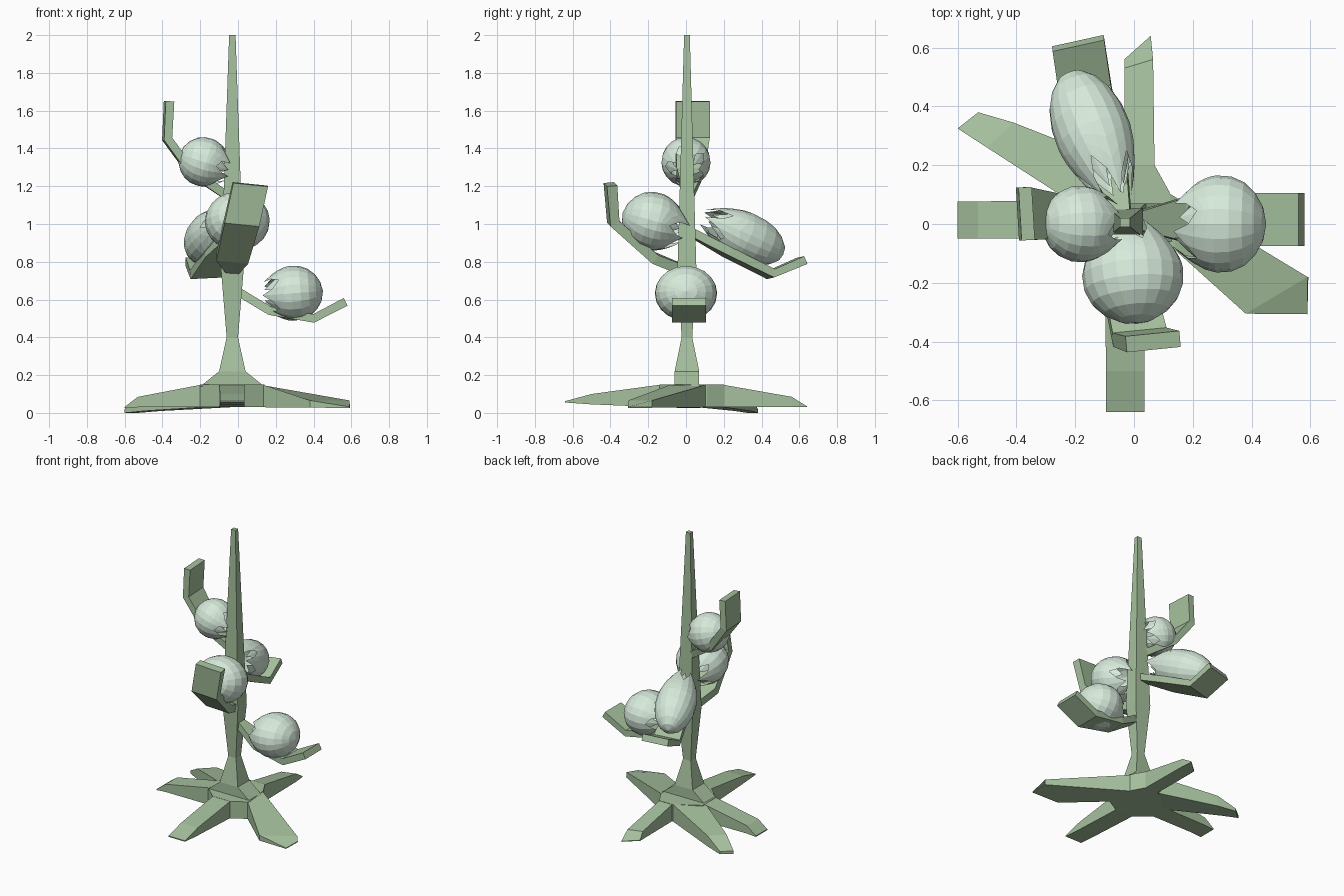
import bpy, math, random
from mathutils import Vector

if "Cube" in bpy.data.objects:
    bpy.data.objects.remove(bpy.data.objects["Cube"])

random.seed(4)


def material(name, col):
    m = bpy.data.materials.new(name)
    m.diffuse_color = (*col, 1)
    m.use_nodes = True
    m.node_tree.nodes["Principled BSDF"].inputs["Base Color"].default_value = m.diffuse_color
    return m


GREEN = material("stem_green", (0.38, 0.53, 0.34))
PALE = material("bud_pale", (0.68, 0.83, 0.71))


def make(name, verts, faces, mat):
    me = bpy.data.meshes.new(name)
    me.from_pydata([tuple(v) for v in verts], [], faces)
    me.materials.append(mat)
    ob = bpy.data.objects.new(name, me)
    bpy.context.collection.objects.link(ob)
    bpy.context.view_layer.objects.active = ob
    bpy.ops.object.mode_set(mode='EDIT')
    bpy.ops.mesh.select_all(action='SELECT')
    bpy.ops.mesh.normals_make_consistent(inside=False)
    bpy.ops.object.mode_set(mode='OBJECT')
    return ob


def loft(name, rings, mat=GREEN):
    n = len(rings[0])
    verts = [v for r in rings for v in r]
    faces = [(k * n + i, k * n + (i + 1) % n, (k + 1) * n + (i + 1) % n, (k + 1) * n + i)
             for k in range(len(rings) - 1) for i in range(n)]
    faces += [tuple(range(n)), tuple(range(len(verts) - n, len(verts)))]
    return make(name, verts, faces, mat)


# Trunk: square section, half widths in x and y per height
loft("trunk", [[(-0.03 + sx * a, 0.005 + sy * b, z)
                for sx, sy in ((-1, -1), (1, -1), (1, 1), (-1, 1))]
               for z, a, b in ((0.14, 0.17, 0.065), (0.22, 0.07, 0.065), (0.4, 0.03, 0.028),
                               (0.76, 0.06, 0.05), (2.0, 0.017, 0.015))])

# Root hub
hub = [(-0.2, -0.05), (-0.1, -0.14), (0.035, -0.14), (0.14, -0.08), (0.12, 0.11),
       (0.07, 0.2), (-0.03, 0.2), (-0.2, 0.1)]
loft("root_hub", [[(x, y, z) for x, y in hub] for z in (0.03, 0.15)])


# Roots: sections of left point, right point, bottom z, top z
def root(name, sections):
    loft(name, [[(*p, zb), (*q, zb), (*q, zt), (*p, zt)] for p, q, zb, zt in sections])


root("front_root", [((-0.1, -0.13), (0.035, -0.13), 0.03, 0.15),
                    ((-0.095, -0.5), (0.035, -0.5), 0.045, 0.1),
                    ((-0.095, -0.64), (0.035, -0.64), 0.055, 0.062)])
root("left_root", [((-0.19, -0.05), (-0.19, 0.08), 0.03, 0.15),
                   ((-0.53, -0.05), (-0.53, 0.077), 0.03, 0.085),
                   ((-0.6, -0.05), (-0.6, 0.077), 0.025, 0.032)])
root("back_root", [((-0.03, 0.19), (0.07, 0.19), 0.03, 0.15),
                   ((-0.033, 0.53), (0.065, 0.56), 0.03, 0.085),
                   ((-0.033, 0.56), (0.057, 0.64), 0.03, 0.035)])
root("back_left_root", [((-0.19, 0.06), (-0.04, 0.2), 0.03, 0.15),
                        ((-0.5, 0.26), (-0.41, 0.345), 0.01, 0.085),
                        ((-0.6, 0.325), (-0.53, 0.38), 0.0, 0.02)])
root("right_root", [((0.13, -0.08), (0.11, 0.11), 0.03, 0.15),
                    ((0.38, -0.305), (0.59, -0.18), 0.028, 0.066),
                    ((0.59, -0.307), (0.593, -0.18), 0.026, 0.032)])


# Leaves: bent planks widening from the trunk
def leaf(name, path, side, widths=(0.04, 0.15, 0.18, 0.18), thick=0.045):
    pts = [Vector(p) for p in path]
    side = Vector(side).normalized()
    rings = []
    for i, p in enumerate(pts):
        t = pts[min(i + 1, len(pts) - 1)] - pts[max(i - 1, 0)]
        n = t.cross(side).normalized() * thick / 2
        s = side * widths[i] / 2
        rings.append([p - s - n, p + s - n, p + s + n, p - s + n])
    loft(name, rings)


leaf("right_leaf", [(-0.03, 0.01, 0.66), (0.17, 0.015, 0.54), (0.4, 0.015, 0.5), (0.57, 0.015, 0.588)],
     (0, 1, 0))
leaf("top_left_leaf", [(-0.03, 0.01, 1.13), (-0.25, 0.025, 1.28), (-0.375, 0.035, 1.45),
                       (-0.365, 0.035, 1.65)], (-0.06, 1, 0))
leaf("front_leaf", [(-0.03, 0, 0.75), (-0.03, -0.17, 0.82), (0.02, -0.385, 1.01),
                    (0.065, -0.4, 1.21)], (1, 0.1, -0.1), (0.05, 0.17, 0.185, 0.185), 0.055)
leaf("back_leaf", [(-0.03, 0.02, 0.96), (-0.1, 0.22, 0.85), (-0.165, 0.45, 0.735),
                   (-0.19, 0.615, 0.805)], (1, 0.22, 0.05))


# Buds: lathed shells whose open end splits into pointed petals
PROFILE = [(0.035, 0.36), (0.11, 0.64), (0.22, 0.86), (0.35, 0.98), (0.5, 1.0),
           (0.63, 0.93), (0.78, 0.76), (0.9, 0.55), (1.0, 0.33)]


def bud(name, base, tip, radius, flat=1.0):
    base, tip = Vector(base), Vector(tip)
    axis = tip - base
    u = axis.cross(Vector((0, 0, 1))).normalized()
    v = axis.cross(u).normalized() * flat
    cols = 20
    for layer, shrink in (("outer", 1.0), ("inner", 0.9)):
        lens = [random.uniform(0.9, 1.0) for _ in range(5)]
        verts, faces = [base + axis * (1 - shrink) * 0.3], []
        for k, (t, r) in enumerate(PROFILE):
            for i in range(cols):
                j = i + (2 if layer == "inner" else 0)
                a = 2 * math.pi * i / cols
                edge = (0.74, 0.87, 1.0, 0.83)[j % 4] * lens[(j // 4) % 5]
                # columns beyond the middle are compressed to the petal outline
                tt = t if t <= 0.5 else 0.5 + (t - 0.5) * (edge - 0.5) / 0.5
                rr = r if t <= 0.5 else 1 - 0.67 * ((tt - 0.5) / 0.5) ** 1.6
                rr *= radius * shrink
                tt = tt * shrink + (1 - shrink) * 0.3
                verts.append(base + axis * tt + (u * math.cos(a) + v * math.sin(a)) * rr)
        for i in range(cols):
            faces.append((0, 1 + i, 1 + (i + 1) % cols))
            for k in range(len(PROFILE) - 1):
                p, q = 1 + k * cols, 1 + (k + 1) * cols
                faces.append((p + i, q + i, q + (i + 1) % cols, p + (i + 1) % cols))
        make(f"{name}_{layer}_petals", verts, faces, PALE)


bud("right_bud", (0.45, 0, 0.645), (0.11, 0, 0.62), 0.165, 0.88)
bud("top_left_bud", (-0.31, 0, 1.37), (-0.03, 0, 1.28), 0.13)
bud("front_bud", (0.01, -0.335, 1.06), (-0.02, 0.01, 0.96), 0.172, 0.9)
bud("back_bud", (-0.22, 0.515, 0.84), (-0.05, 0.08, 1.04), 0.13)
